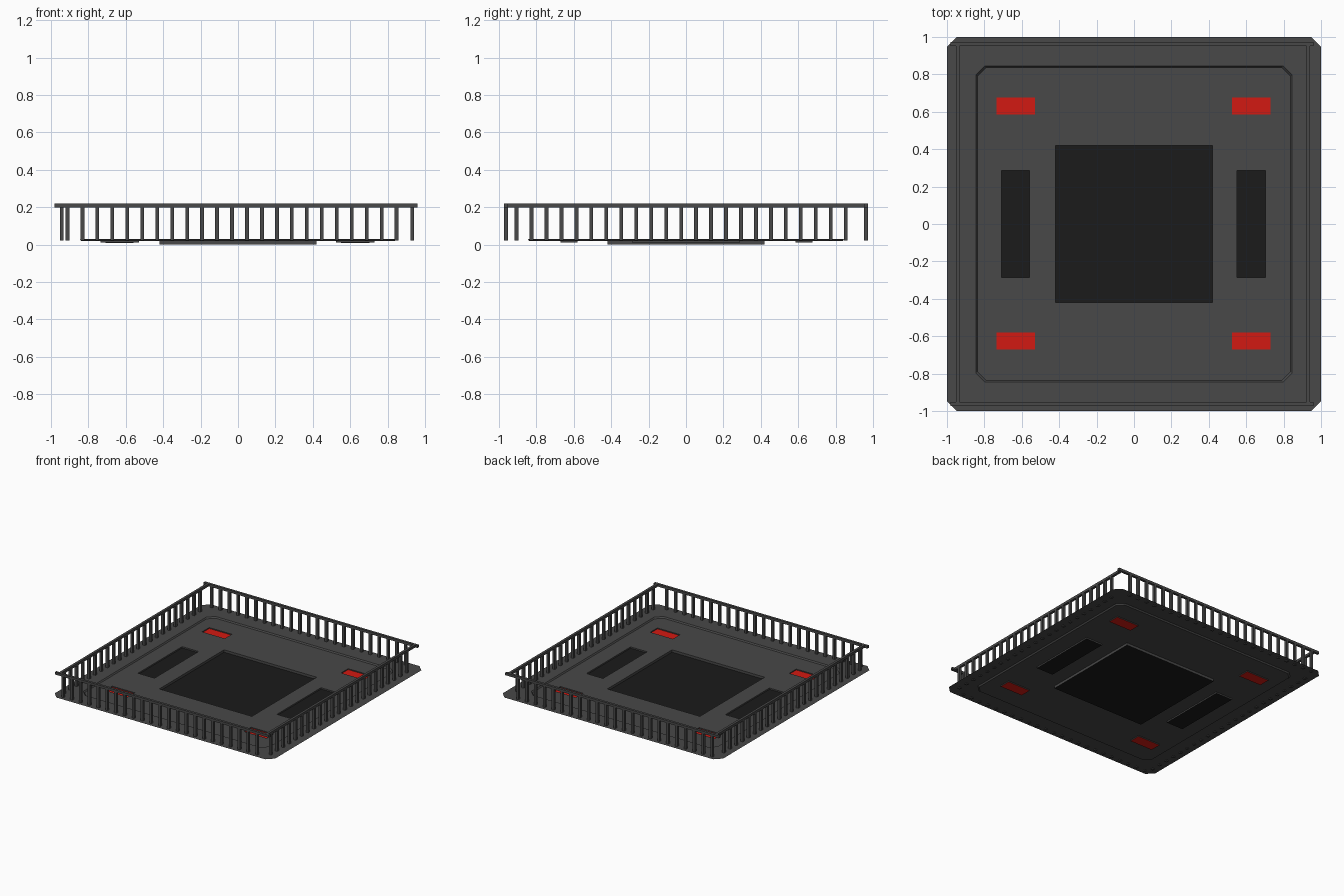
import bpy, bmesh
from mathutils import Vector

if "Cube" in bpy.data.objects:
    bpy.data.objects.remove(bpy.data.objects["Cube"])

DECK_Z, FLOOR_Z = 0.03, 0.02


def material(name, rgb):
    m = bpy.data.materials.new(name)
    m.diffuse_color = (*rgb, 1)
    m.use_nodes = True
    m.node_tree.nodes["Principled BSDF"].inputs["Base Color"].default_value = m.diffuse_color
    return m


grey = material("dark_grey", (0.065, 0.065, 0.065))
black = material("black", (0.011, 0.011, 0.011))
red = material("red", (0.65, 0.01, 0.006))


def finish(name, bm, mat):
    me = bpy.data.meshes.new(name)
    bm.to_mesh(me)
    bm.free()
    me.materials.append(mat)
    ob = bpy.data.objects.new(name, me)
    bpy.context.collection.objects.link(ob)
    return ob


def octagon(bm, r, c, z):
    """Ring of verts: a square of half-size r with corners cut by c."""
    q = r - c
    pts = [(r, -q), (r, q), (q, r), (-q, r), (-r, q), (-r, -q), (-q, -r), (q, -r)]
    return [bm.verts.new((x, y, z)) for x, y in pts]


def bridge(bm, a, b):
    n = len(a)
    for i in range(n):
        bm.faces.new((a[i], a[(i + 1) % n], b[(i + 1) % n], b[i]))


# recessed pans: name, x0, x1, y0, y1, depth z, material
pans = [("centre_pan", -0.42, 0.42, -0.42, 0.42, 0.0, black)]
for side, x0, x1 in (("left", -0.708, -0.558), ("right", 0.552, 0.702)):
    pans.append((side + "_pan", x0, x1, -0.285, 0.287, 0.009, black))
for side, x0, x1 in (("left", -0.735, -0.53), ("right", 0.525, 0.73)):
    for end, y0, y1 in (("front", -0.672, -0.58), ("back", 0.585, 0.677)):
        pans.append((f"{end}_{side}_marker", x0, x1, y0, y1, 0.012, red))

# deck: outer border sheet stepping down to the floor
bm = bmesh.new()
outer = octagon(bm, 1.0, 0.053, DECK_Z)
lip = octagon(bm, 0.846, 0.05, DECK_Z)
low = octagon(bm, 0.838, 0.048, FLOOR_Z)
bridge(bm, outer, lip)
bridge(bm, lip, low)
finish("deck_border", bm, grey)

# floor with openings for the pans
bm = bmesh.new()
bm.faces.new(octagon(bm, 0.838, 0.048, FLOOR_Z))
cuts = {(0, v) for p in pans for v in p[1:3]} | {(1, v) for p in pans for v in p[3:5]}
for axis, v in sorted(cuts):
    co, no = Vector((0, 0, 0)), Vector((0, 0, 0))
    co[axis], no[axis] = v, 1
    bmesh.ops.bisect_plane(bm, geom=bm.verts[:] + bm.edges[:] + bm.faces[:],
                           dist=1e-6, plane_co=co, plane_no=no)
holes = []
for f in bm.faces:
    c = f.calc_center_median()
    if any(p[1] < c.x < p[2] and p[3] < c.y < p[4] for p in pans):
        holes.append(f)
bmesh.ops.delete(bm, geom=holes, context='FACES')
bmesh.ops.dissolve_limit(bm, angle_limit=0.01, verts=bm.verts[:], edges=bm.edges[:])
finish("deck_floor", bm, grey)

# pans: coloured bottom with grey side walls
for name, x0, x1, y0, y1, z, mat in pans:
    bm = bmesh.new()
    corners = [(x0, y0), (x1, y0), (x1, y1), (x0, y1)]
    top = [bm.verts.new((x, y, FLOOR_Z)) for x, y in corners]
    bot = [bm.verts.new((x, y, z)) for x, y in corners]
    bridge(bm, top, bot)
    for f in bm.faces:
        f.material_index = 1
    bm.faces.new(bot)
    finish(name, bm, mat).data.materials.append(grey)


def box(bm, x0, x1, y0, y1, z0, z1):
    vs = bmesh.ops.create_cube(bm, size=1)["verts"]
    bmesh.ops.scale(bm, vec=(x1 - x0, y1 - y0, z1 - z0), verts=vs)
    bmesh.ops.translate(bm, vec=((x0 + x1) / 2, (y0 + y1) / 2, (z0 + z1) / 2), verts=vs)


# railings: one top rail and a row of 23 posts on each side
W, STEP, COUNT = 0.01, 0.08, 23
for name, y in (("front", -0.963), ("back", 0.963)):
    bm = bmesh.new()
    box(bm, -0.98, 0.96, y - W, y + W, 0.2, 0.22)
    finish(name + "_rail", bm, grey)
    bm = bmesh.new()
    for i in range(COUNT):
        x = -0.912 + i * STEP
        box(bm, x - W, x + W, y - W, y + W, 0.023, 0.2)
    finish(name + "_posts", bm, grey)
for name, x in (("left", -0.942), ("right", 0.932)):
    bm = bmesh.new()
    box(bm, x - W, x + W, -0.973, 0.973, 0.2, 0.22)
    finish(name + "_rail", bm, grey)
    bm = bmesh.new()
    for i in range(COUNT):
        y = -0.906 + i * STEP
        box(bm, x - W, x + W, y - W, y + W, 0.023, 0.2)
    finish(name + "_posts", bm, grey)
